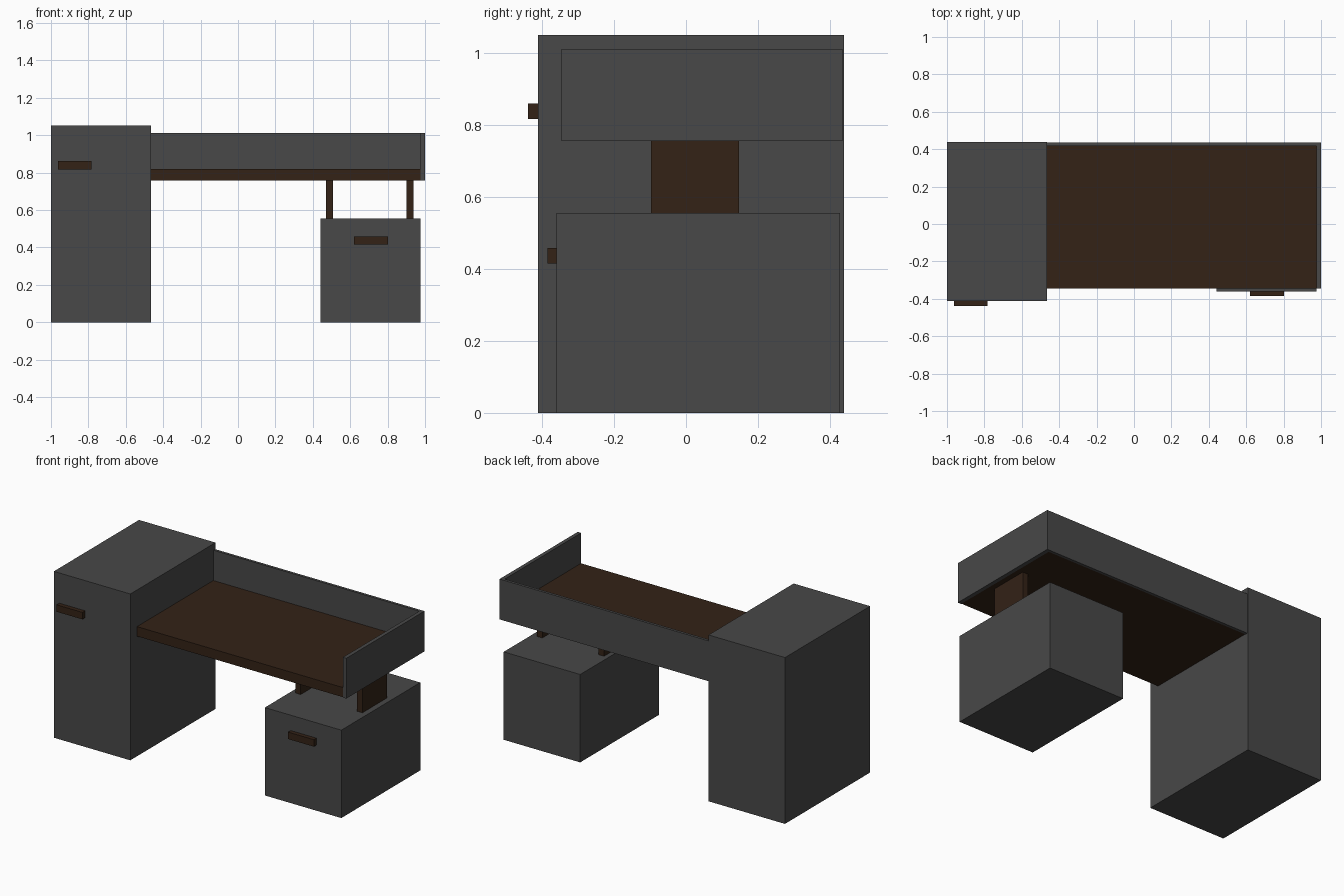
import bpy, bmesh

if "Cube" in bpy.data.objects:
    bpy.data.objects.remove(bpy.data.objects["Cube"])


def material(name, rgb):
    m = bpy.data.materials.new(name)
    m.diffuse_color = (*rgb, 1)
    m.use_nodes = True
    m.node_tree.nodes["Principled BSDF"].inputs["Base Color"].default_value = m.diffuse_color
    return m


GREY = material("dark_grey", (0.065, 0.065, 0.065))
WOOD = material("dark_wood", (0.033, 0.016, 0.008))


def prism(name, outline, z0, z1, mat):
    """Extrude a counter-clockwise xy outline from z0 up to z1."""
    bm = bmesh.new()
    base = bm.faces.new([bm.verts.new((x, y, z0)) for x, y in outline])
    top = bmesh.ops.extrude_face_region(bm, geom=[base])["geom"]
    verts = [g for g in top if isinstance(g, bmesh.types.BMVert)]
    bmesh.ops.translate(bm, verts=verts, vec=(0, 0, z1 - z0))
    bmesh.ops.recalc_face_normals(bm, faces=bm.faces)
    mesh = bpy.data.meshes.new(name)
    bm.to_mesh(mesh)
    bm.free()
    mesh.materials.append(mat)
    obj = bpy.data.objects.new(name, mesh)
    bpy.context.collection.objects.link(obj)
    return obj


def box(name, x, y, z, mat):
    outline = [(x[0], y[0]), (x[1], y[0]), (x[1], y[1]), (x[0], y[1])]
    return prism(name, outline, z[0], z[1], mat)


# Cabinets
box("tall_cabinet", (-1, -0.465), (-0.412, 0.439), (0, 1.052), GREY)
box("low_cabinet", (0.44, 0.975), (-0.36, 0.429), (0, 0.556), GREY)

# Drawer handles
box("tall_cabinet_handle", (-0.962, -0.782), (-0.439, -0.412), (0.817, 0.861), WOOD)
box("low_cabinet_handle", (0.621, 0.801), (-0.386, -0.36), (0.415, 0.459), WOOD)

# Work surface
box("desk_top", (-0.465, 0.976), (-0.345, 0.418), (0.759, 0.82), WOOD)

# L-shaped rim along the back and right side
rim = [(0.976, -0.346), (1, -0.346), (1, 0.435),
       (-0.465, 0.435), (-0.465, 0.418), (0.976, 0.418)]
prism("back_and_side_rim", rim, 0.757, 1.012, GREY)

# Support plates between low cabinet and desk top
for side, x in (("left", 0.47), ("right", 0.902)):
    box(side + "_support", (x, x + 0.037), (-0.098, 0.148), (0.556, 0.759), WOOD)
